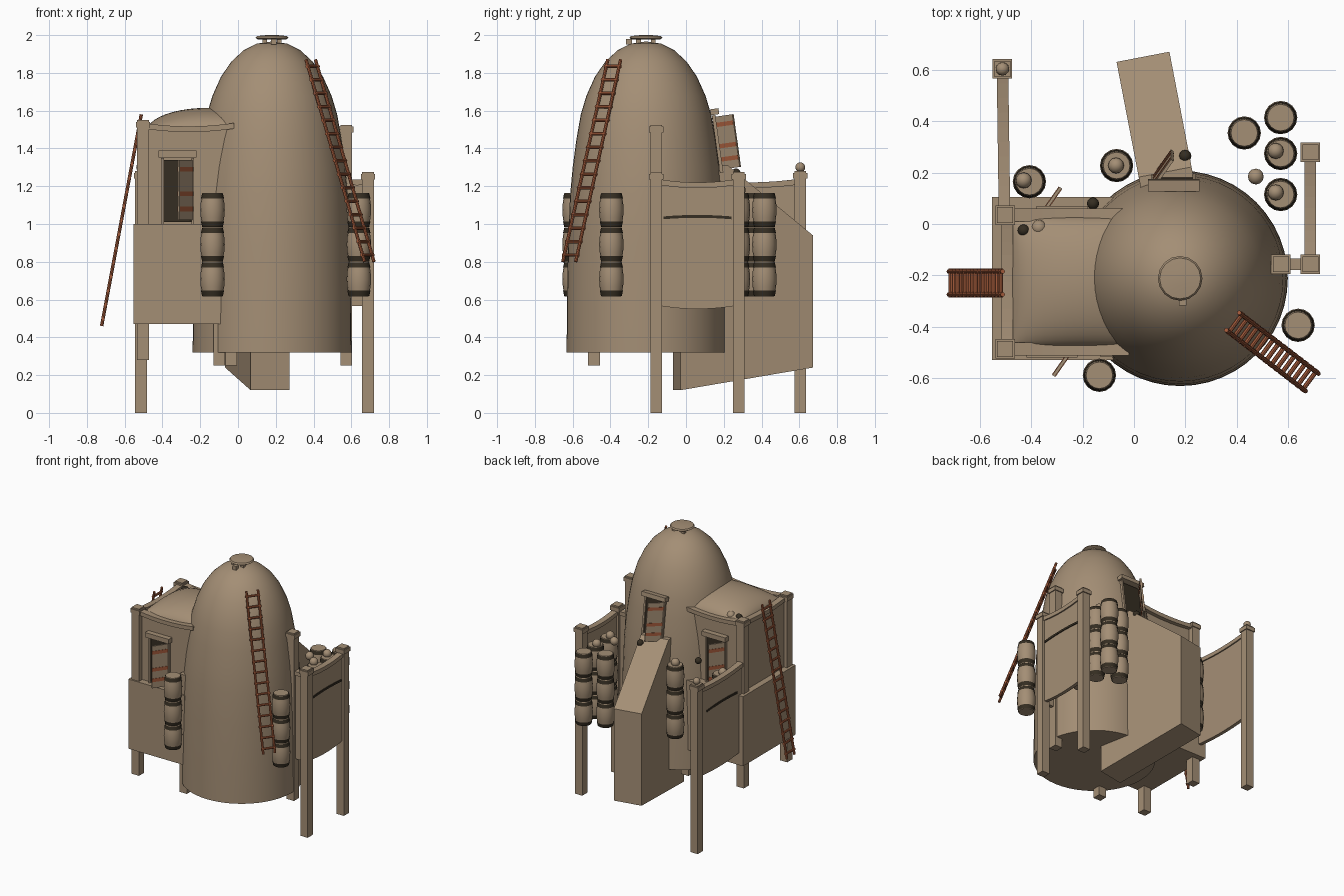
import bpy, bmesh, math
from mathutils import Vector, Matrix

if "Cube" in bpy.data.objects:
    bpy.data.objects.remove(bpy.data.objects["Cube"])


def mat(name, c):
    m = bpy.data.materials.new(name)
    m.diffuse_color = (*c, 1)
    m.use_nodes = True
    m.node_tree.nodes["Principled BSDF"].inputs["Base Color"].default_value = m.diffuse_color
    return m


TAN = mat("sand plaster", (0.37, 0.272, 0.178))
RUST = mat("rust wood", (0.37, 0.105, 0.044))
DARK = mat("dark iron", (0.036, 0.027, 0.016))


def finish(name, bm, m, smooth=False):
    bmesh.ops.recalc_face_normals(bm, faces=bm.faces)
    me = bpy.data.meshes.new(name)
    bm.to_mesh(me)
    bm.free()
    me.materials.append(m)
    ob = bpy.data.objects.new(name, me)
    bpy.context.collection.objects.link(ob)
    if smooth:
        for o in bpy.context.selected_objects:
            o.select_set(False)
        ob.select_set(True)
        bpy.context.view_layer.objects.active = ob
        bpy.ops.object.shade_smooth_by_angle(angle=math.radians(40))
    return ob


def box(name, c, s, m=TAN, rot=None):
    bm = bmesh.new()
    M = Matrix.Translation(c) @ (rot or Matrix()) @ Matrix.Diagonal((*s, 1))
    bmesh.ops.create_cube(bm, size=1, matrix=M)
    return finish(name, bm, m)


def lathe(name, prof, c, m=TAN, n=48):
    bm = bmesh.new()
    rings = [[bm.verts.new((c[0] + r * math.cos(2 * math.pi * i / n),
                            c[1] + r * math.sin(2 * math.pi * i / n), c[2] + z))
              for i in range(n)] for r, z in prof]
    for a, b in zip(rings, rings[1:]):
        for i in range(n):
            j = (i + 1) % n
            bm.faces.new((a[i], a[j], b[j], b[i]))
    bm.faces.new(rings[0])
    bm.faces.new(rings[-1])
    return finish(name, bm, m, True)


def ball(name, c, r, m=TAN):
    bm = bmesh.new()
    bmesh.ops.create_uvsphere(bm, u_segments=12, v_segments=8, radius=r,
                              matrix=Matrix.Translation(c))
    return finish(name, bm, m, True)


def rods(name, pairs, r, m):
    bm = bmesh.new()
    for a, b in pairs:
        d = b - a
        M = Matrix.Translation((a + b) / 2) @ d.to_track_quat('Z', 'Y').to_matrix().to_4x4()
        bmesh.ops.create_cone(bm, cap_ends=True, segments=8, radius1=r, radius2=r,
                              depth=d.length, matrix=M)
    return finish(name, bm, m, True)


def ladder(name, bottom, top, side, rungs):
    a, b, s = Vector(bottom), Vector(top), Vector(side)
    pairs = [(a - s, b - s), (a + s, b + s)]
    for i in range(rungs):
        p = a.lerp(b, (i + 0.5) / rungs)
        pairs.append((p - s * 1.25, p + s * 1.25))
    rods(name, pairs, 0.009, RUST)


def sagging(name, p0, p1, top, bottom, thick, sag, m=TAN):
    # beam or hanging panel whose edges dip in the middle
    bm = bmesh.new()
    a, b = Vector((*p0, 0)), Vector((*p1, 0))
    side = Vector((0, 0, 1)).cross((b - a).normalized()) * thick / 2
    prev = first = None
    for i in range(11):
        t = i / 10
        p, dip = a.lerp(b, t), -4 * sag * t * (1 - t)
        ring = [bm.verts.new(p + side * k + Vector((0, 0, z + dip)))
                for k, z in ((-1, bottom), (1, bottom), (1, top), (-1, top))]
        if prev:
            for k in range(4):
                j = (k + 1) % 4
                bm.faces.new((prev[k], prev[j], ring[j], ring[k]))
        first, prev = first or ring, ring
    bm.faces.new(first)
    bm.faces.new(prev)
    return finish(name, bm, m)


def post(name, x, y, z0, z1, w=0.062):
    box(name, (x, y, (z0 + z1) / 2), (w, w, z1 - z0))
    box(name + "_cap", (x, y, z1 - 0.025), (w + 0.014, w + 0.014, 0.03))


# main tower
CX, CY = 0.18, -0.212
lathe("tower_dome", [(0.42, 0.32), (0.418, 0.6), (0.412, 0.9), (0.402, 1.15), (0.388, 1.3),
                     (0.368, 1.45), (0.345, 1.58), (0.315, 1.68), (0.27, 1.78), (0.215, 1.86),
                     (0.15, 1.92), (0.08, 1.955), (0.01, 1.965)], (CX, CY, 0))
# roof vent lid
lathe("vent_lid", [(0.075, 1.977), (0.087, 1.985), (0.08, 1.995), (0.03, 2.0)], (CX, CY, 0), n=16)
for i in range(4):
    a = math.pi / 4 + i * math.pi / 2
    box("vent_leg", (CX + 0.055 * math.cos(a), CY + 0.055 * math.sin(a), 1.96), (0.025, 0.025, 0.045))
box("vent_spout", (CX + 0.01, CY - 0.09, 1.965), (0.03, 0.03, 0.03))

# side room: base, upper walls, vaulted roof
AX, AY = -0.30, -0.212
box("side_base", (-0.317, AY, 0.735), (0.475, 0.635, 0.53))
box("side_walls", (-0.27, -0.225, 1.245), (0.42, 0.51, 0.51))
bm = bmesh.new()
N = 20
g = []
for i in range(N + 1):
    u = -math.cos(math.pi * i / N)
    row = []
    for j in range(N + 1):
        v = -math.cos(math.pi * j / N)
        h = 0.12 * math.sqrt(max(0, (1 - u * u) * (1 - v * v)))
        row.append(bm.verts.new((-0.16 + 0.32 * u, -0.225 + 0.255 * v, 1.495 + h)))
    g.append(row)
for i in range(N):
    for j in range(N):
        bm.faces.new((g[i][j], g[i + 1][j], g[i + 1][j + 1], g[i][j + 1]))
finish("side_roof", bm, TAN, True)
for y, zb in ((-0.487, 0.28), (0.035, 0.28)):
    post("side_post", -0.503, y, zb, 1.55)
    sagging("roof_beam", (-0.5, y), (-0.02, y), 1.535, 1.505, 0.05, 0.018)
    box("inner_post", (-0.1 if y < 0 else -0.035, y, 0.7), (0.062, 0.062, 0.9))
sagging("roof_beam_left", (-0.495, -0.487), (-0.495, 0.035), 1.535, 1.505, 0.045, 0.018)
sagging("left_wall", (-0.495, -0.487), (-0.495, 0.035), 1.51, 0.99, 0.025, 0.01)


def doorway(name, M):
    # local frame: x across, -y outward, z up, origin at the sill middle
    def part(n, c, s, m, R=None):
        ob = box(name + n, c, s, m, R)
        ob.data.transform(M)
    part("_opening", (0, 0, 0.175), (0.15, 0.008, 0.33), DARK)
    part("_lintel", (0.0, -0.014, 0.37), (0.2, 0.045, 0.036), TAN)
    for x in (-0.08, 0.08):
        part("_jamb", (x, -0.006, 0.175), (0.014, 0.018, 0.35), TAN)
    R = Matrix.Rotation(math.radians(55), 4, 'Z')
    hinge = Vector((0.075, -0.01, 0))
    mid = hinge + R @ Vector((-0.06, 0, 0))
    part("_door", mid + Vector((0, 0, 0.18)), (0.12, 0.012, 0.32), TAN, R)
    for z in (0.08, 0.16, 0.29):
        part("_door_band", mid + Vector((0, 0, z)), (0.118, 0.017, 0.026), RUST, R)


doorway("front_door", Matrix.Translation((-0.32, -0.484, 1.0)))
doorway("back_door", Matrix.Translation((-0.28, 0.034, 1.0)) @ Matrix.Rotation(math.pi, 4, 'Z'))
doorway("ramp_door", Matrix.Translation((0.155, 0.183, 1.27)) @ Matrix.Rotation(math.pi, 4, 'Z')
        @ Matrix.Rotation(math.radians(-8), 4, 'X') @ Matrix.Diagonal((1, 1, 0.88, 1)))

# sloping ramp block at the back
a, b = Vector((0.17, -0.05, 0)), Vector((0.035, 0.652, 0))
side = Vector((0, 0, 1)).cross((b - a).normalized()) * 0.105
bm = bmesh.new()
rings = [[bm.verts.new(a.lerp(b, t) + side * k + Vector((0, 0, z)))
          for t, z in ((0, 0.12), (1, 0.24), (1, 0.94), (0.36, 1.31), (0, 1.31))] for k in (-1, 1)]
for f in rings:
    bm.faces.new(f)
for i in range(5):
    j = (i + 1) % 5
    bm.faces.new((rings[0][i], rings[0][j], rings[1][j], rings[1][i]))
finish("ramp_block", bm, TAN)

# fences with hanging panels
for y in (-0.157, 0.28):
    post("right_fence_post", 0.688, y, 0, 1.275)
post("tower_post", 0.573, -0.157, 0.25, 1.525)
post("left_fence_post", -0.513, 0.605, 0, 1.28)
ball("post_knob", (-0.513, 0.605, 1.3), 0.026)
for n, p, q in (("right", (0.688, -0.157), (0.688, 0.28)), ("short", (0.573, -0.157), (0.688, -0.157)),
                ("left", (-0.505, 0.035), (-0.513, 0.605))):
    sag = 0.005 if n == "short" else 0.02
    sagging(n + "_fence_beam", p, q, 1.24, 1.21, 0.045, sag)
    sagging(n + "_fence_panel", p, q, 1.215, 0.57, 0.026, sag)
# dark cords tied on the panels
sagging("right_cord", (0.703, -0.12), (0.703, 0.24), 1.04, 1.025, 0.008, -0.008, DARK)
sagging("left_cord", (-0.523, 0.13), (-0.525, 0.5), 1.04, 1.025, 0.008, -0.008, DARK)

# ladders
ladder("left_ladder", (-0.722, -0.23, 0.46), (-0.512, -0.23, 1.58), (0, 0.045, 0), 15)
ladder("right_ladder", (0.695, -0.618, 0.8), (0.385, -0.38, 1.87), (0.025, 0.034, 0), 15)

# stacks of three barrels with iron hoops
STACKS = ((-0.408, 0.165), (-0.068, 0.228), (0.43, 0.355), (0.572, 0.415),
          (0.572, 0.275), (0.572, 0.115), (0.64, -0.395), (-0.135, -0.59))
for x, y in STACKS:
    for k in range(3):
        z = 0.617 + k * 0.183
        lathe("barrel", [(0.052, 0), (0.062, 0.05), (0.065, 0.091), (0.062, 0.133), (0.052, 0.182)],
              (x, y, z), n=16)
        for h0, h1, r0, r1 in ((0.002, 0.03, 0.055, 0.061), (0.153, 0.179, 0.061, 0.055)):
            ob = lathe("barrel_hoop", [(r0, h0), (r1, h1)], (x, y, z), DARK, 16)
            bm = bmesh.new()
            bm.from_mesh(ob.data)
            bmesh.ops.delete(bm, geom=[f for f in bm.faces if len(f.verts) > 4], context='FACES_ONLY')
            bm.to_mesh(ob.data)
            bm.free()

# pots and hanging lanterns
for x, y, z in ((-0.43, 0.17, 1.18), (-0.07, 0.228, 1.18), (0.553, 0.285, 1.18),
                (0.553, 0.123, 1.18), (0.475, 0.185, 1.18), (-0.37, -0.015, 1.525)):
    ball("clay_pot", (x, y, z), 0.031)
for x, y, z in ((-0.43, -0.025, 1.525), (-0.16, 0.08, 1.16), (0.2, 0.265, 1.27)):
    ball("dark_lantern", (x, y, z), 0.024, DARK)
